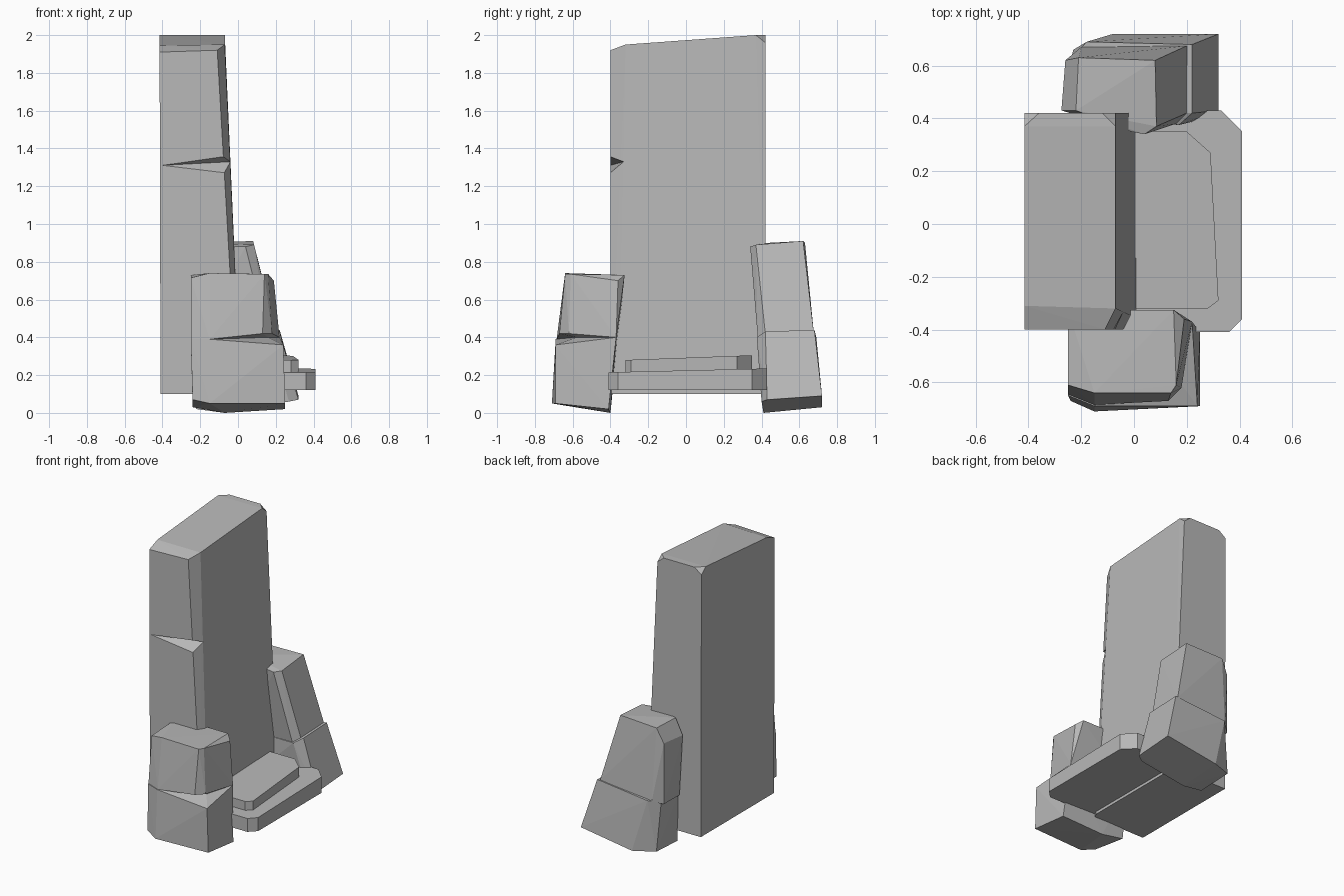
import bpy
import bmesh
from mathutils import Vector

cube = bpy.data.objects.get("Cube")
if cube:
    bpy.data.objects.remove(cube, do_unlink=True)

stone = bpy.data.materials.new("grey stone")
stone.use_nodes = True
GREY = (0.48, 0.48, 0.48, 1)
stone.diffuse_color = GREY
stone.node_tree.nodes["Principled BSDF"].inputs["Base Color"].default_value = GREY


def hull(name, *chunks):
    """Make one faceted rock from one or more convex chunks."""
    mesh = bpy.data.meshes.new(name)
    bm = bmesh.new()
    for points in chunks:
        part = bmesh.new()
        for p in points:
            part.verts.new(p)
        res = bmesh.ops.convex_hull(part, input=part.verts[:])
        loose = [v for v in part.verts if not v.link_faces]
        bmesh.ops.delete(part, geom=loose, context='VERTS')
        bmesh.ops.dissolve_limit(part, angle_limit=0.01,
                                 verts=part.verts[:], edges=part.edges[:])
        bmesh.ops.recalc_face_normals(part, faces=part.faces[:])
        temp = bpy.data.meshes.new("temp")
        part.to_mesh(temp)
        part.free()
        bm.from_mesh(temp)
        bpy.data.meshes.remove(temp)
    bm.to_mesh(mesh)
    bm.free()
    mesh.materials.append(stone)
    obj = bpy.data.objects.new(name, mesh)
    bpy.context.collection.objects.link(obj)
    return obj


def crack(obj, tip, deep, top, bottom):
    """Cut a wedge that opens from the tip towards the deep corner."""
    tip, deep, top, bottom = map(Vector, (tip, deep, top, bottom))
    spread = [p + (p - tip) * 0.5 + (p - deep) * 2 for p in (top, bottom)]
    cutter = hull("crack_cutter", [tip, deep + (deep - tip) * 0.3] + spread)
    cutter.hide_render = True
    mod = obj.modifiers.new("crack", 'BOOLEAN')
    mod.operation = 'DIFFERENCE'
    mod.solver = 'EXACT'
    mod.object = cutter
    deps = bpy.context.evaluated_depsgraph_get()
    cut = bpy.data.meshes.new_from_object(obj.evaluated_get(deps))
    obj.modifiers.clear()
    obj.data = cut
    bpy.data.objects.remove(cutter, do_unlink=True)


def step(name, outline, base, front, back):
    """Extrude an outline upwards, with a top that rises to the back."""
    ys = [y for x, y in outline]
    low, span = min(ys), max(ys) - min(ys)
    tops = [(x, y, front + (back - front) * (y - low) / span) for x, y in outline]
    return hull(name, [(x, y, base) for x, y in outline] + tops)


# Tall slab with a leaning side, bevelled front corner and sloped top
slab = hull("tall_slab", [
    (-.41, -.4, .1), (-.005, -.4, .1), (.015, -.36, .1), (.015, .42, .1), (-.41, .42, .1),
    (-.415, -.4, 1.91), (-.11, -.4, 1.92), (-.07, -.32, 1.95), (-.415, -.31, 1.945),
    (-.415, .37, 2), (-.36, .42, 2), (-.415, .42, 1.96),
    (-.07, .42, 1.96), (-.12, .42, 2), (-.07, .37, 2)])
crack(slab, (-.41, -.402, 1.31), (-.035, -.33, 1.33), (-.05, -.4, 1.36), (-.06, -.4, 1.27))

# Front boulder: wide lower chunk and narrower upper chunk
hull("front_boulder", [
    (-.24, -.67, .07), (-.15, -.71, .05), (.25, -.69, .05), (.25, -.41, .02),
    (-.07, -.4, 0), (-.24, -.4, .03),
    (-.25, -.65, .39), (-.15, -.69, .39), (.24, -.69, .36), (.22, -.37, .4),
    (-.25, -.36, .4), (.16, -.58, .4)], [
    (-.25, -.645, .39), (-.15, -.685, .39), (.13, -.67, .42), (.18, -.62, .42),
    (.22, -.37, .4), (-.25, -.36, .39), (.16, -.58, .4),
    (-.25, -.61, .715), (-.15, -.64, .74), (.14, -.64, .735), (.16, -.61, .735),
    (.19, -.36, .7), (.15, -.325, .73), (-.25, -.325, .73)])

# Back boulder: leaning lower and upper chunks
hull("back_boulder", [
    (.32, .72, .09), (.32, .43, .07), (.27, .4, .06), (-.08, .72, .03),
    (-.23, .66, .04), (-.22, .41, .02), (-.07, .41, 0),
    (.22, .68, .44), (-.18, .69, .4), (-.24, .62, .38), (-.24, .43, .37),
    (.17, .375, .4), (.22, .42, .43)], [
    (.2, .675, .44), (-.2, .67, .39), (-.26, .62, .37), (-.25, .43, .36),
    (.16, .38, .4), (.2, .42, .42),
    (.08, .62, .91), (-.21, .63, .9), (-.22, .43, .9), (-.26, .62, .8),
    (-.275, .43, .79), (.04, .34, .88), (-.01, .35, .88), (.085, .37, .89)])

# Two low ledges with clipped corners
step("lower_ledge", [(-.02, -.41), (.36, -.41), (.41, -.36), (.41, .35),
                     (.33, .43), (-.02, .43)], .12, .215, .235)
step("upper_ledge", [(-.02, -.32), (.28, -.32), (.32, -.29), (.29, .27),
                     (.2, .35), (-.02, .35)], .2, .28, .305)
